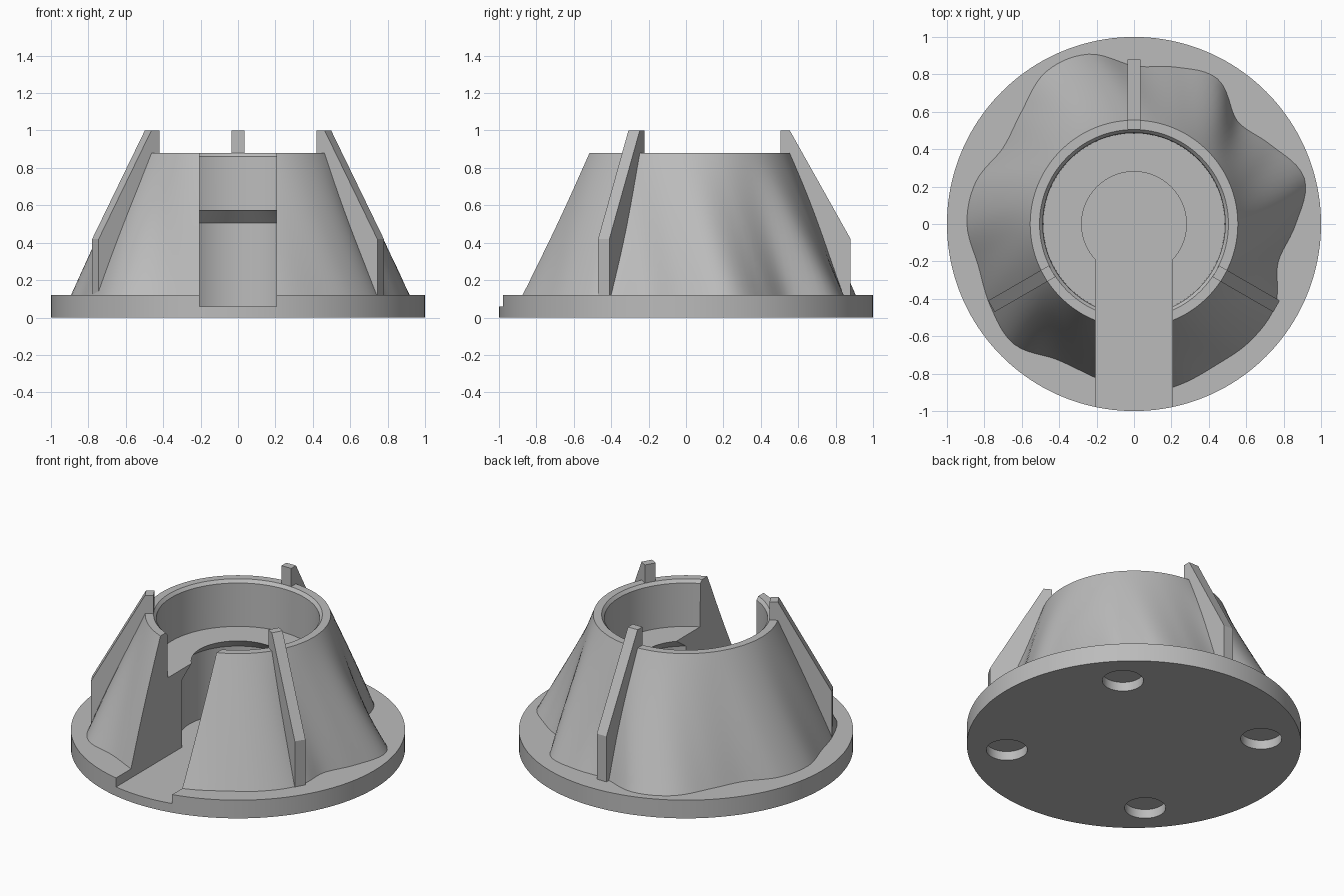
import bpy, bmesh, math
from mathutils import Matrix

cube = bpy.data.objects.get("Cube")
if cube:
    bpy.data.objects.remove(cube, do_unlink=True)

grey = bpy.data.materials.new("plain grey")
grey.use_nodes = True
grey.diffuse_color = (0.5, 0.5, 0.5, 1)
grey.node_tree.nodes["Principled BSDF"].inputs["Base Color"].default_value = (0.5, 0.5, 0.5, 1)


def make(name, bm):
    bmesh.ops.recalc_face_normals(bm, faces=bm.faces)
    mesh = bpy.data.meshes.new(name)
    bm.to_mesh(mesh)
    bm.free()
    mesh.materials.append(grey)
    obj = bpy.data.objects.new(name, mesh)
    bpy.context.collection.objects.link(obj)
    return obj


def stack(name, rings):
    """Closed solid skinned over equal-length rings of points."""
    bm = bmesh.new()
    loops = [[bm.verts.new(p) for p in ring] for ring in rings]
    n = len(loops[0])
    for a, b in zip(loops, loops[1:]):
        for i in range(n):
            j = (i + 1) % n
            bm.faces.new((a[i], a[j], b[j], b[i]))
    bm.faces.new(loops[0][::-1])
    bm.faces.new(loops[-1])
    return make(name, bm)


def polar(radius, angle, z):
    return (radius * math.cos(angle), radius * math.sin(angle), z)


def turned(name, profile, n=128, centre=(0, 0)):
    obj = stack(name, [[polar(r, math.tau * i / n, z) for i in range(n)]
                       for r, z in profile])
    obj.data.transform(Matrix.Translation((*centre, 0)))
    return obj


def combine(target, tool, operation):
    tool.hide_render = True
    mod = target.modifiers.new(operation, "BOOLEAN")
    mod.operation = operation
    mod.solver = "EXACT"
    mod.object = tool
    bpy.context.view_layer.objects.active = target
    bpy.ops.object.modifier_apply(modifier=mod.name)
    bpy.data.objects.remove(tool, do_unlink=True)


# Wavy foot outline: radius every 15 degrees, anticlockwise from +x
WAVE = [.865, .943, .845, .78, .895, .868, .845, .94, .94, .85, .81, .875,
        .893, .862, .885, .908, .835, .845, .91, .895, .873, .882, .872, .797]


def foot_radius(angle):
    s = angle / math.tau * len(WAVE)
    k = math.floor(s)
    t = s - k
    a, b, c, d = (WAVE[(k + o) % len(WAVE)] for o in (-1, 0, 1, 2))
    return b + .5 * t * (c - a + t * (2*a - 5*b + 4*c - d + t * (3*(b - c) + d - a)))


# Body: wavy foot blending into a round rim with a slight twist
FOOT, RIM, RIM_RADIUS = .12, .88, .555
MEAN = sum(WAVE) / len(WAVE)
SEGMENTS, LEVELS = 144, 14
TWIST = math.radians(12)


def body_ring(t, z):
    ring = []
    for i in range(SEGMENTS):
        angle = math.tau * i / SEGMENTS
        ripple = (foot_radius(angle + TWIST * t) - MEAN) * (1 - t) ** 1.2
        ring.append(polar(MEAN + (RIM_RADIUS - MEAN) * t + ripple, angle, z))
    return ring


rings = [body_ring(0, .05)]
for level in range(LEVELS + 1):
    t = level / LEVELS
    rings.append(body_ring(t, FOOT + (RIM - FOOT) * t))
holder = stack("holder_body", rings)

# Base disc
combine(holder, turned("base_disc", [(1, 0), (1, FOOT)], 160), "UNION")

# Stepped bore with an undercut ledge and a chamfered mouth
combine(holder, turned("bore_cutter", [
    (.356, .06), (.356, .505), (.28, .575), (.485, .575),
    (.488, .86), (.505, .88), (.505, 1.2)]), "DIFFERENCE")

# Front slot
bm = bmesh.new()
bmesh.ops.create_cube(bm, size=1, matrix=Matrix.Translation((0, -.6, .63))
                      @ Matrix.Diagonal((.41, 1.2, 1.14, 1)))
combine(holder, make("slot_cutter", bm), "DIFFERENCE")

# Four blind holes underneath
for sx in (-1, 1):
    for sy in (-1, 1):
        hole = turned("hole_cutter", [(.123, -.1), (.123, .06)], 48, (sx * .54, sy * .54))
        combine(holder, hole, "DIFFERENCE")

for obj in bpy.context.selected_objects:
    obj.select_set(False)
holder.select_set(True)
bpy.context.view_layer.objects.active = holder
bpy.ops.object.shade_smooth_by_angle(angle=math.radians(30))

# Three upright ribs: one at the back, two at the front sides
RIB = [(.505, FOOT), (.88, FOOT), (.88, .42), (.555, 1), (.505, 1)]
for name, degrees in (("back_rib", 90), ("right_rib", 210), ("left_rib", 330)):
    rib = stack(name, [[(r, side * .035, z) for r, z in RIB] for side in (-1, 1)])
    rib.data.transform(Matrix.Rotation(math.radians(degrees), 4, "Z"))
